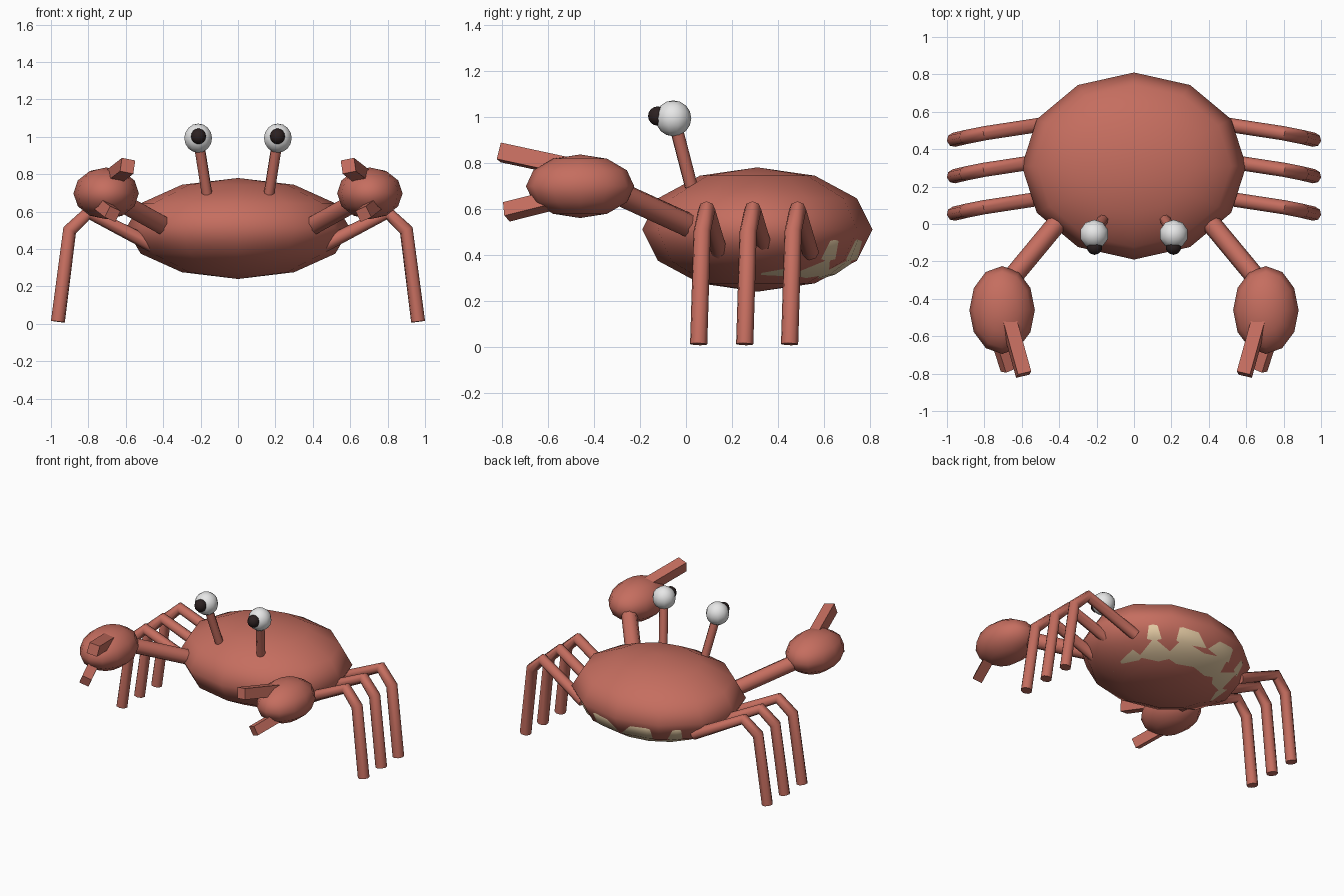
import bpy
import math
from mathutils import Vector

cube = bpy.data.objects.get("Cube")
if cube:
    bpy.data.objects.remove(cube, do_unlink=True)


def material(name, rgb):
    mat = bpy.data.materials.new(name)
    mat.use_nodes = True
    color = (*rgb, 1)
    mat.diffuse_color = color
    mat.node_tree.nodes["Principled BSDF"].inputs["Base Color"].default_value = color
    return mat


coral = material("coral_shell", (0.56, 0.155, 0.115))
cream = material("cream_belly", (0.76, 0.58, 0.36))
white = material("eye_white", (0.8, 0.8, 0.8))
black = material("pupil_black", (0.025, 0.015, 0.015))


def ellipsoid(name, center, radii, mat, segments=12, rings=6, tilt=(0, 0, 0)):
    bpy.ops.mesh.primitive_uv_sphere_add(segments=segments, ring_count=rings,
                                         radius=1, location=center, rotation=tilt)
    obj = bpy.context.object
    obj.name = name
    obj.scale = radii
    obj.data.materials.append(mat)
    bpy.ops.object.shade_smooth()
    return obj


def tube(name, points, radius, mat):
    """Eight-sided capped tube along a path of straight runs."""
    curve = bpy.data.curves.new(name, "CURVE")
    curve.dimensions = "3D"
    curve.bevel_depth = radius
    curve.bevel_resolution = 2
    curve.use_fill_caps = True
    spline = curve.splines.new("POLY")
    spline.points.add(len(points) - 1)
    for point, co in zip(spline.points, points):
        point.co = (*co, 1)
    obj = bpy.data.objects.new(name, curve)
    bpy.context.collection.objects.link(obj)
    bpy.ops.object.select_all(action="DESELECT")
    obj.select_set(True)
    bpy.context.view_layer.objects.active = obj
    bpy.ops.object.convert(target="MESH")
    obj = bpy.context.object
    obj.name = name
    obj.data.materials.clear()
    obj.data.materials.append(mat)
    bpy.ops.object.shade_smooth_by_angle(angle=math.radians(55))
    return obj


def bar(name, start, end, size, roll, mat):
    """Square bar between two points, rolled about its own length."""
    start, end = Vector(start), Vector(end)
    along = end - start
    bpy.ops.mesh.primitive_cube_add(size=1, location=(start + end) / 2)
    obj = bpy.context.object
    obj.name = name
    obj.scale = (size, size, along.length)
    turn = along.to_track_quat("Z", "Y")
    spin = Vector((0, 0, 1)).rotation_difference(Vector((0, 0, 1)))
    spin.x, spin.y, spin.z, spin.w = 0, 0, math.sin(roll / 2), math.cos(roll / 2)
    obj.rotation_euler = (turn @ spin).to_euler()
    obj.data.materials.append(mat)
    return obj


# Shell, with the belly just showing through underneath
ellipsoid("body", (0, 0.31, 0.51), (0.6, 0.5, 0.27), coral)
ellipsoid("belly", (0, 0.33, 0.46), (0.54, 0.45, 0.206), cream, 16, 8)

for side, s in (("left", 1), ("right", -1)):
    # Three bent legs
    for place, y in (("front", 0.055), ("middle", 0.255), ("back", 0.45)):
        path = [(s * 0.44, y + 0.09, 0.41), (s * 0.8, y + 0.035, 0.595),
                (s * 0.9, y + 0.015, 0.5), (s * 0.963, y, 0.012)]
        tube(f"{side}_{place}_leg", path, 0.038, coral)

    # Arm, claw and the two pincers
    tube(f"{side}_arm", [(s * 0.39, 0.03, 0.52), (s * 0.68, -0.32, 0.68)], 0.053, coral)
    ellipsoid(f"{side}_claw", (s * 0.705, -0.46, 0.698), (0.175, 0.235, 0.138), coral)
    bar(f"{side}_upper_pincer", (s * 0.68, -0.48, 0.775), (s * 0.59, -0.805, 0.845),
        0.074, s * 0.2, coral)
    bar(f"{side}_lower_pincer", (s * 0.75, -0.53, 0.65), (s * 0.67, -0.78, 0.587),
        0.066, s * 0.4, coral)

    # Eye on its stalk
    tube(f"{side}_eye_stalk", [(s * 0.165, 0.025, 0.69), (s * 0.208, -0.045, 0.96)],
         0.029, coral)
    ellipsoid(f"{side}_eye", (s * 0.213, -0.055, 0.993), (0.078,) * 3, white, 10, 8)
    ellipsoid(f"{side}_pupil", (s * 0.211, -0.123, 1.003), (0.042,) * 3, black, 10, 8)
